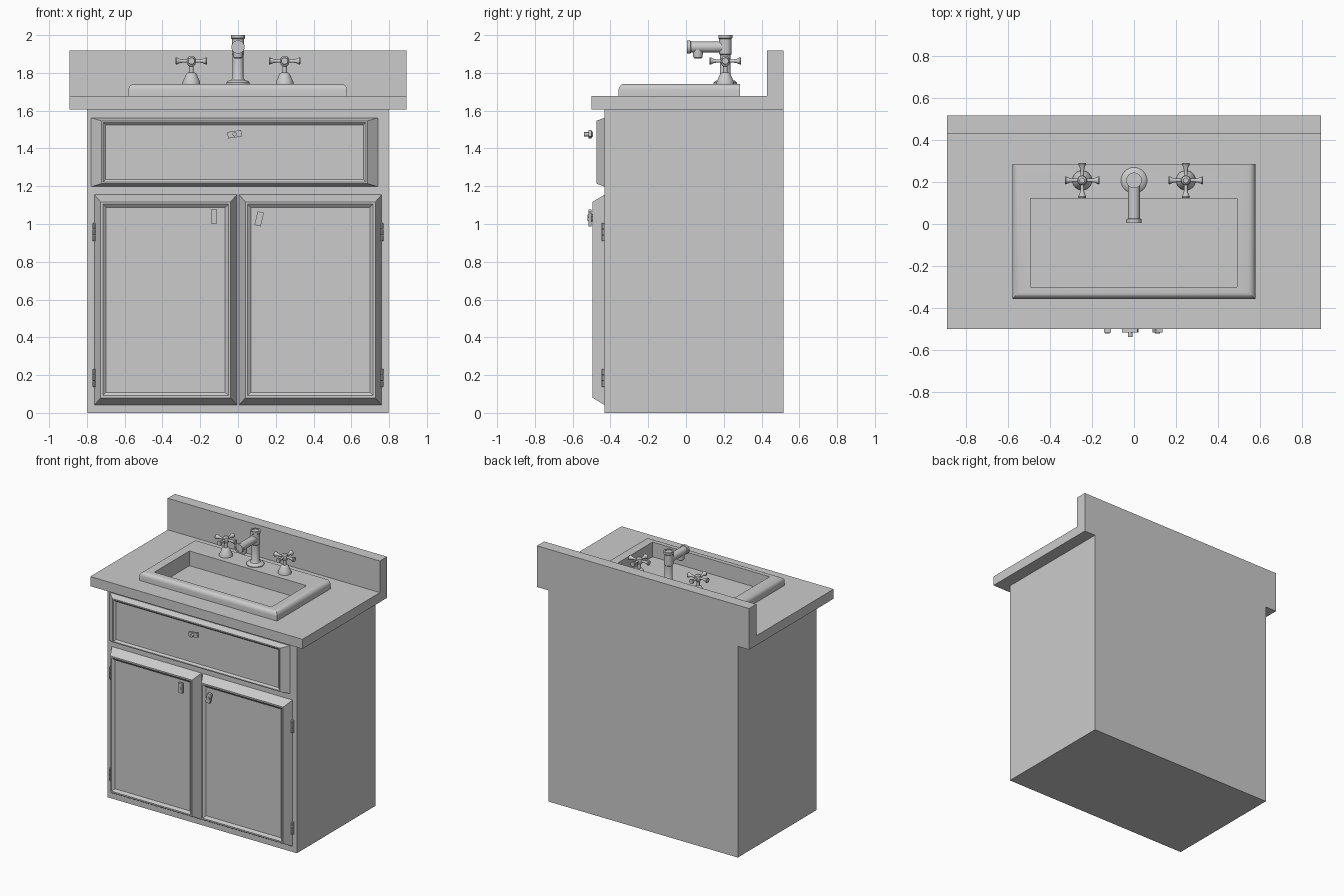
import bpy, bmesh, math
from mathutils import Matrix, Vector

if "Cube" in bpy.data.objects:
    bpy.data.objects.remove(bpy.data.objects["Cube"])


def finish(name, bm, smooth=False):
    bmesh.ops.recalc_face_normals(bm, faces=bm.faces)
    me = bpy.data.meshes.new(name)
    bm.to_mesh(me)
    bm.free()
    ob = bpy.data.objects.new(name, me)
    bpy.context.collection.objects.link(ob)
    if smooth:
        bpy.ops.object.select_all(action='DESELECT')
        ob.select_set(True)
        bpy.context.view_layer.objects.active = ob
        bpy.ops.object.shade_smooth_by_angle(angle=math.radians(35))
    return ob


def add_box(bm, lo, hi, rot=Matrix()):
    lo, hi = Vector(lo), Vector(hi)
    m = Matrix.Translation((lo + hi) / 2) @ rot @ Matrix.Diagonal((*(hi - lo), 1))
    bmesh.ops.create_cube(bm, size=1, matrix=m)


def box(name, lo, hi):
    bm = bmesh.new()
    add_box(bm, lo, hi)
    return finish(name, bm)


def bridge_rings(bm, rings):
    n = len(rings[0])
    for a, b in zip(rings, rings[1:]):
        for i in range(n):
            j = (i + 1) % n
            bm.faces.new((a[i], a[j], b[j], b[i]))
    bm.faces.new(rings[0])
    bm.faces.new(rings[-1])


def add_lathe(bm, profile, m, n=24):
    """Revolve (radius, height) points about local z."""
    bridge_rings(bm, [[bm.verts.new(m @ Vector((r * math.cos(2 * math.pi * i / n),
                                                r * math.sin(2 * math.pi * i / n), h)))
                       for i in range(n)] for r, h in profile])


def panel(name, x0, x1, z0, z1, steps):
    """Framed front made of rectangular rings (inset_x, inset_z, y)."""
    bm = bmesh.new()
    bridge_rings(bm, [[bm.verts.new(p) for p in (
        (x0 + i, y, z0 + k), (x1 - i, y, z0 + k), (x1 - i, y, z1 - k), (x0 + i, y, z1 - k))]
        for i, k, y in steps])
    return finish(name, bm)


def cut(ob, cutter):
    mod = ob.modifiers.new("basin_cut", 'BOOLEAN')
    mod.operation, mod.solver, mod.object = 'DIFFERENCE', 'EXACT', cutter
    bpy.context.view_layer.objects.active = ob
    bpy.ops.object.modifier_apply(modifier=mod.name)


# Cabinet carcass
FRONT = -0.431
box("cabinet", (-0.797, FRONT, 0), (0.797, 0.516, 1.605))

# Countertop with backsplash: L profile extruded along x
bm = bmesh.new()
prof = [(-0.5, 1.605), (0.516, 1.605), (0.516, 1.918), (0.43, 1.918), (0.43, 1.678), (-0.5, 1.678)]
bridge_rings(bm, [[bm.verts.new((x, y, z)) for y, z in prof] for x in (-0.892, 0.892)])
countertop = finish("countertop", bm)

# Sink rim, rounded along the front and side top edges
bm = bmesh.new()
add_box(bm, (-0.58, -0.357, 1.66), (0.578, 0.286, 1.742))
edges = [e for e in bm.edges if all(v.co.z > 1.7 for v in e.verts)
         and not all(v.co.y > 0.2 for v in e.verts)]
bmesh.ops.bevel(bm, geom=edges, offset=0.032, segments=5, profile=0.5, affect='EDGES')
sink = finish("sink_rim", bm)

# Basin hollow
cutter = box("basin_cutter", (-0.493, -0.3, 1.63), (0.491, 0.121, 1.9))
cutter.hide_render = True
cut(sink, cutter)
cut(countertop, cutter)
bpy.data.objects.remove(cutter)
bpy.context.view_layer.objects.active = sink
sink.select_set(True)
bpy.ops.object.shade_smooth_by_angle(angle=math.radians(35))

# Drawer front and the two doors
panel("drawer_front", -0.777, 0.74, 1.198, 1.562,
      [(0, 0, FRONT), (0.054, 0.016, -0.475), (0.062, 0.024, -0.475), (0.075, 0.037, -0.462)])
for side, x0 in (("left", -0.76), ("right", 0.006)):
    panel(side + "_door", x0, x0 + 0.754, 0.042, 1.155,
          [(0, 0, FRONT), (0.033, 0.038, -0.495), (0.044, 0.049, -0.495), (0.062, 0.067, -0.48)])

# Pulls: small tilted plates on round posts
for name, x, z, tilt, base in (("drawer_pull", -0.018, 1.475, 82, -0.46),
                               ("left_door_pull", -0.127, 1.04, 0, -0.478),
                               ("right_door_pull", 0.112, 1.027, 13, -0.478)):
    bm = bmesh.new()
    add_box(bm, (x - 0.017, -0.516, z - 0.037), (x + 0.017, -0.499, z + 0.037),
            Matrix.Rotation(math.radians(tilt), 4, 'Y'))
    add_lathe(bm, [(0.017, 0), (0.011, 0.008), (0.011, -0.499 - base), ],
              Matrix.Translation((x, -0.5, z)) @ Matrix.Rotation(math.radians(-90), 4, 'X'), 12)
    finish(name, bm, True)

# Hinges with stacked knuckles
for side, x in (("left", -0.762), ("right", 0.762)):
    for level, z in (("lower", 0.185), ("upper", 0.957)):
        bm = bmesh.new()
        add_box(bm, (x - 0.01, -0.437, z - 0.048), (x + 0.01, FRONT, z + 0.048))
        for k in range(3):
            add_lathe(bm, [(0.006, -0.015), (0.009, -0.012), (0.009, 0.012), (0.006, 0.015)],
                      Matrix.Translation((x, -0.439, z + (k - 1) * 0.032)), 10)
        finish(f"{side}_{level}_hinge", bm, True)

# Faucet column, spout and outlet
FY = 0.208
bm = bmesh.new()
add_lathe(bm, [(0.062, 1.735), (0.062, 1.748), (0.052, 1.758), (0.036, 1.762), (0.028, 1.775),
               (0.028, 1.895), (0.033, 1.9), (0.033, 1.98), (0.037, 1.984), (0.037, 2.0),
               (0.026, 2.0), (0.026, 1.994)], Matrix.Translation((0, FY, 0)), 32)
add_lathe(bm, [(0.029, 0), (0.029, 0.182), (0.035, 0.184), (0.035, 0.203),
               (0.024, 0.203), (0.024, 0.196)],
          Matrix.Translation((0, FY, 1.937)) @ Matrix.Rotation(math.radians(90), 4, 'X'))
add_lathe(bm, [(0.018, 1.877), (0.024, 1.882), (0.026, 1.9), (0.026, 1.925)],
          Matrix.Translation((0, 0.063, 0)))
finish("faucet", bm, True)

# Tap handles: bell base, stem, hub and four flared arms
for side, x in (("left", -0.247), ("right", 0.247)):
    bm = bmesh.new()
    add_lathe(bm, [(0.047, 1.735), (0.047, 1.75), (0.04, 1.765), (0.027, 1.795), (0.022, 1.8),
                   (0.012, 1.803), (0.012, 1.835), (0.021, 1.845), (0.024, 1.862),
                   (0.021, 1.879), (0.012, 1.887)], Matrix.Translation((x, FY, 0)))
    for k in range(4):
        m = (Matrix.Translation((x, FY, 1.863)) @ Matrix.Rotation(math.radians(90 * k), 4, 'Z')
             @ Matrix.Rotation(math.radians(90), 4, 'Y'))
        add_lathe(bm, [(0.009, 0.01), (0.008, 0.04), (0.011, 0.06), (0.019, 0.078), (0.017, 0.083)],
                  m, 16)
    finish(side + "_tap", bm, True)
